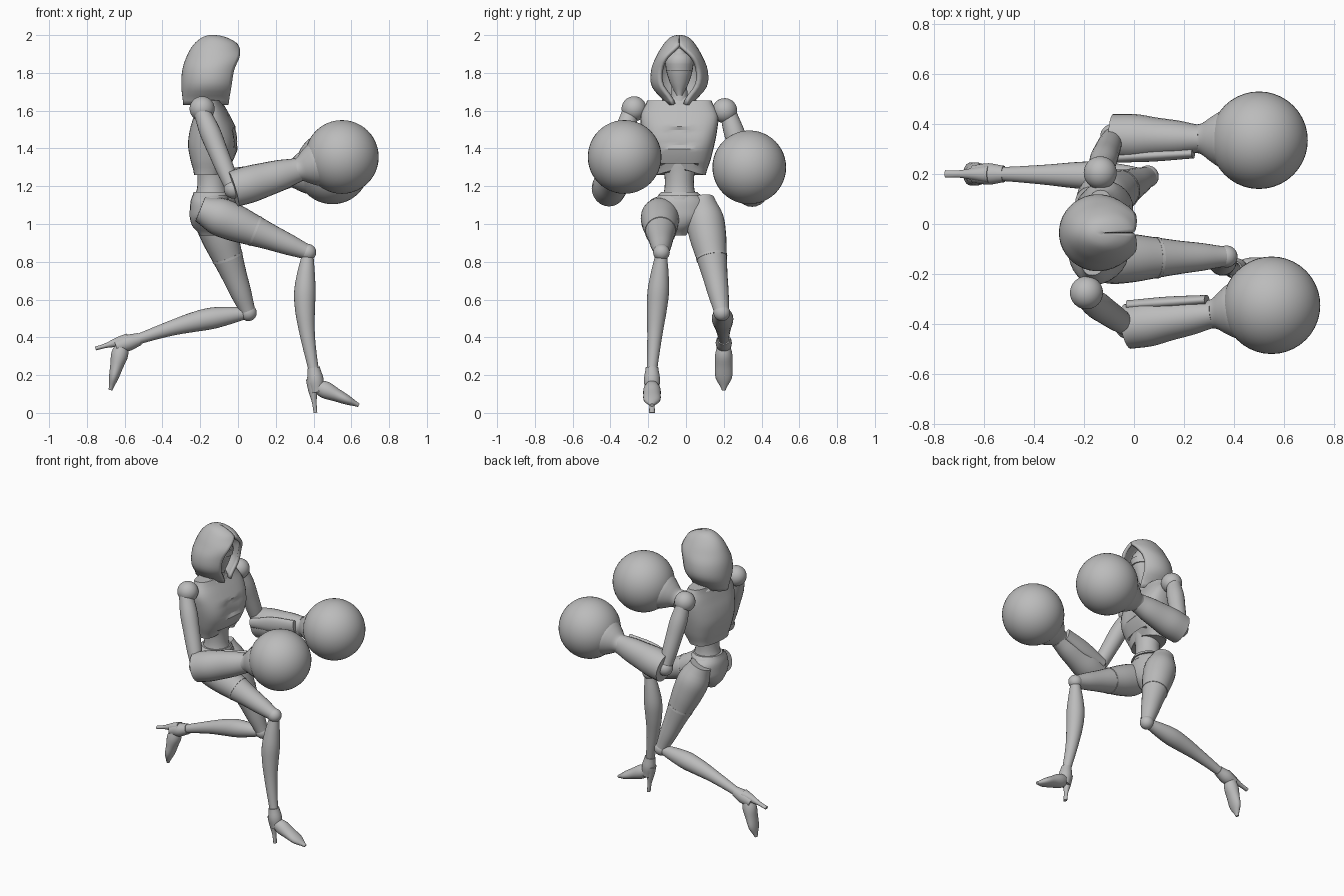
import bpy
import bmesh
from math import sin, cos, pi, radians
from mathutils import Vector, Matrix

if "Cube" in bpy.data.objects:
    bpy.data.objects.remove(bpy.data.objects["Cube"])

SHADE = 0.5
grey = bpy.data.materials.new("plain grey")
grey.use_nodes = True
grey.diffuse_color = (SHADE, SHADE, SHADE, 1)
grey.node_tree.nodes["Principled BSDF"].inputs["Base Color"].default_value = grey.diffuse_color


def finish(name, mesh_data, angle=40):
    """Turn the bmesh into a grey object with smooth shading and sharp edges."""
    bmesh.ops.recalc_face_normals(mesh_data, faces=mesh_data.faces)
    mesh = bpy.data.meshes.new(name)
    mesh_data.to_mesh(mesh)
    mesh_data.free()
    mesh.materials.append(grey)
    part = bpy.data.objects.new(name, mesh)
    bpy.context.collection.objects.link(part)
    bpy.ops.object.select_all(action="DESELECT")
    part.select_set(True)
    bpy.context.view_layer.objects.active = part
    bpy.ops.object.shade_smooth_by_angle(angle=radians(angle))
    return part


def spline(values, t):
    """Smooth curve through evenly spaced values, for t from start to end."""
    last = len(values) - 1
    i = min(int(t * last), last - 1)
    u = t * last - i
    before, here = values[max(i - 1, 0)], values[i]
    after, beyond = values[i + 1], values[min(i + 2, last)]
    slope_in, slope_out = (after - before) / 2, (beyond - here) / 2
    blend = u * u * (3 - 2 * u)
    ease = u * (1 - u)
    return here + (after - here) * blend + ease * (slope_in * (1 - u) - slope_out * u)


def skin(mesh_data, rings, closed=True):
    """Bridge each ring of vertices to the next."""
    for low, high in zip(rings, rings[1:]):
        count = len(low)
        for i in range(count if closed else count - 1):
            j = (i + 1) % count
            mesh_data.faces.new((low[i], low[j], high[j], high[i]))
    mesh_data.faces.new(rings[-1])


def limb(name, start, end, radii, depth=None, bow=(0, 0, 0), sides=24, power=1, edit=None, angle=40):
    """Tapered tube; radii are its half widths along y, depth those across."""
    start, end, bow = Vector(start), Vector(end), Vector(bow)
    depth = depth or radii
    along = (end - start).normalized()
    side = Vector((0, 1, 0))
    side = (side - along * side.dot(along)).normalized()
    across = along.cross(side)
    steps = 4 * (len(radii) - 1)
    bm = bmesh.new()
    rings = []
    for step in range(steps + 1):
        t = step / steps
        centre = start.lerp(end, t) + bow * sin(pi * t)
        ring = []
        for k in range(sides):
            turn = 2 * pi * k / sides
            c, s = [abs(v) ** power * (1 if v > 0 else -1) for v in (cos(turn), sin(turn))]
            offset = side * c * spline(radii, t) + across * s * spline(depth, t)
            ring.append(bm.verts.new(centre + offset))
        rings.append(ring)
    skin(bm, rings)
    bm.faces.new(rings[0])
    if edit:
        for vert in bm.verts:
            edit(vert.co)
    return finish(name, bm, angle)


def ball(name, centre, radius):
    bm = bmesh.new()
    bmesh.ops.create_uvsphere(bm, u_segments=40, v_segments=24, radius=radius)
    bmesh.ops.translate(bm, vec=centre, verts=bm.verts)
    return finish(name, bm)


# Body axis, slightly towards the right side
MID = -0.035


def column(name, x, bottom, top, radii, depth=None, **more):
    return limb(name, (x, MID, bottom), (x, MID, top), radii, depth, **more)


# Hood: arcs around the back of the head that close over the brow
bm = bmesh.new()
rings = []
for step in range(25):
    t = step / 24
    z = 1.63 + 0.37 * sin(t * pi / 2)
    half = spline([.07, .145, .15, .12, .085, .05, .01], t)
    back = spline([-.29, -.3, -.295, -.27, -.235, -.19, -.15], t)
    front = spline([-.05, -.035, -.02, .01, 0, -.06, -.12], t)
    arc = radians(min(spline([150, 140, 138, 146, 179, 179, 179], t), 179))
    ring = []
    for k in range(33):
        turn = arc * (k / 16 - 1)
        x = back + (front - back) * (1 - cos(turn)) / (1 - cos(arc))
        ring.append(bm.verts.new((x, MID + half * sin(turn), z)))
    rings.append(ring)
skin(bm, rings, closed=False)
hood = finish("hood", bm, 50)
shell = hood.modifiers.new("cloth thickness", "SOLIDIFY")
shell.thickness = 0.02

# Head with a raised visor and crest, neck
column("head", -.11, 1.68, 1.95, [.02, .05, .07, .07, .01], [.03, .055, .075, .075, .01])
column("visor", -.105, 1.81, 1.85, [.07, .075], [.077, .083])
column("crest", -.08, 1.88, 1.93, [.045, .035, .01], [.03, .03, .01])
column("neck", -.13, 1.58, 1.75, [.06, .045, .04])


# Chest with a notched lower edge, turned slightly towards the left arm
def shape_chest(co):
    forward = max(0, co.x + .12) / .12
    central = max(0, 1 - abs(co.y - MID) / .13)
    if co.z < 1.3:
        co.z += .09 * central * min(forward, 1)
    elif 1.4 < co.z < 1.5:
        co.x -= .02 * forward * central
    co.x += .1 * (co.y - MID)


column("chest", -.15, 1.26, 1.655, [.14, .165, .185, .2, .205, .17], [.08, .11, .13, .12, .09, .06],
       bow=(.02, 0, 0), sides=32, power=.75, edit=shape_chest, angle=28)
column("collar", -.15, 1.63, 1.67, [.13, .07], [.075, .06])

# Waist and pelvis
column("waist", -.14, 1.13, 1.33, [.09, .078, .08, .1], [.09, .076, .075, .08])
column("pelvis", -.15, .94, 1.17, [.035, .085, .14, .15, .14, .09], [.05, .09, .105, .105, .1, .085])
column("waistband", -.14, 1.15, 1.17, [.115, .095], [.095, .088])


# Legs in high-heeled shoes; each shoe is turned about its ankle
def leg(side, hip, knee, ankle, calf, shoe_turn):
    hip, knee, ankle = Vector(hip), Vector(knee), Vector(ankle)
    limb(side + "_thigh", hip, knee, [.07, .1, .097, .082, .067, .055, .04])
    limb(side + "_thigh_band", hip.lerp(knee, .5), hip.lerp(knee, .52), [.083, .083])
    ball(side + "_knee", knee, .044)
    limb(side + "_shin", knee, ankle, [.03, .046, .057, .052, .042, .034, .028], bow=calf)
    pose = Matrix.Translation(ankle) @ Matrix.Rotation(radians(shoe_turn), 4, "Y")

    def shoe_part(name, start, end, radii, depth=None):
        limb(side + name, pose @ Vector(start), pose @ Vector(end), radii, depth)

    shoe_part("_shoe_cuff", (0, 0, .01), (.02, 0, -.12), [.033, .043, .035])
    shoe_part("_shoe_foot", (0, 0, -.08), (.24, 0, -.19), [.03, .045, .046, .043, .01], [.03, .045, .035, .025, .01])
    shoe_part("_shoe_heel", (-.01, 0, -.05), (.01, 0, -.23), [.035, .025, .015, .015], [.03, .025, .013, .01])


leg("right", (-.2, -.14, 1.08), (.37, -.13, .85), (.4, -.18, .23), (-.03, 0, 0), 0)
leg("left", (-.17, .08, 1.13), (.055, .19, .53), (-.53, .2, .39), (0, 0, .02), 80)


# Arms ending in large balls
def arm(side, shoulder, elbow, fist, outward):
    shoulder, elbow, fist = Vector(shoulder), Vector(elbow), Vector(fist)
    ball(side + "_shoulder", shoulder, .066)
    limb(side + "_upper_arm", shoulder + Vector((0, outward * .02, -.02)), elbow, [.045, .055, .052, .048, .04])
    ball(side + "_elbow", elbow, .05)
    limb(side + "_forearm", elbow, elbow.lerp(fist, .6), [.09, .092, .08, .07, .055], [.096, .098, .09, .08, .064])
    limb(side + "_wrist_bell", elbow.lerp(fist, .54), elbow.lerp(fist, .74), [.055, .062, .09, .113])
    ball(side + "_fist", fist, .195)
    # Thin guard along the inner side of the forearm
    inner = Vector((0, -outward * .085, .03))
    limb(side + "_forearm_guard", elbow + inner, elbow.lerp(fist, .55) + inner * .7, [.02, .024, .02], [.03, .05, .04])


arm("right", (-.19, -.275, 1.61), (-.025, -.41, 1.185), (.55, -.325, 1.355), -1)
arm("left", (-.135, .205, 1.6), (-.085, .35, 1.185), (.5, .335, 1.3), 1)
